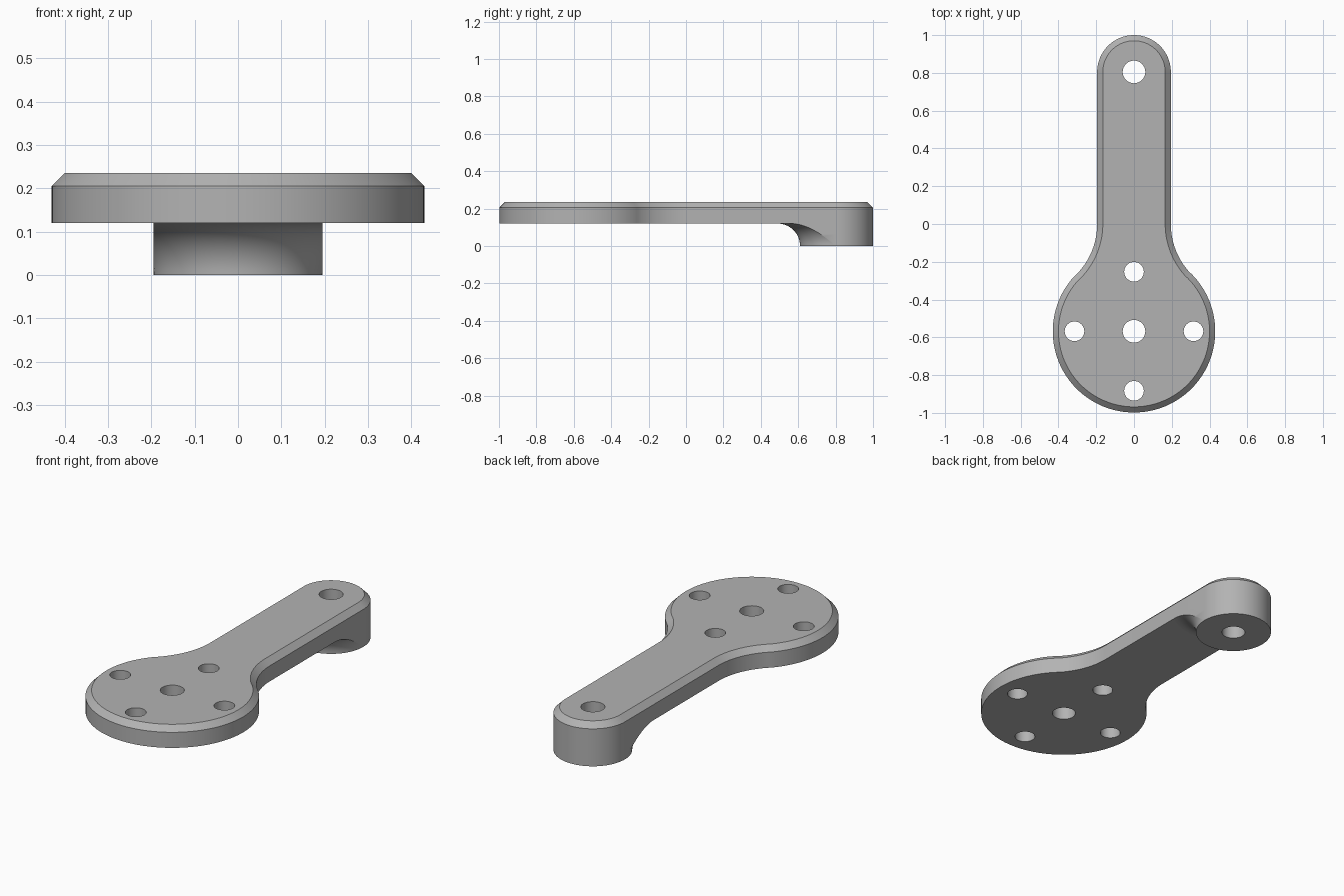
import bpy, bmesh, math
from math import pi, sin, cos, sqrt

if "Cube" in bpy.data.objects:
    bpy.data.objects.remove(bpy.data.objects["Cube"])

R, W, F = 0.43, 0.195, 0.379          # disc radius, arm half width, neck fillet radius
DISC_Y, END_Y = -0.568, 0.805         # disc and arm end centres
Z0, Z1, Z2, CH = 0.12, 0.205, 0.235, 0.03
FR = 0.12                             # fillet radius under the arm end
N = 48
CLIP_Y = END_Y - sqrt((W + FR) ** 2 - W ** 2)

bm = bmesh.new()


def arc(cx, cy, r, a0, a1, n):
    return [(cx + r * cos(a0 + (a1 - a0) * i / n), cy + r * sin(a0 + (a1 - a0) * i / n))
            for i in range(n + 1)]


def outline(d):
    """Paddle outline inset by d, counter-clockwise from the right of the arm end."""
    w, fx = W - d, W + F
    t = math.atan2(-DISC_Y, fx)       # direction from disc centre to neck fillet centre
    pts = arc(0, END_Y, w, 0, pi, N)
    pts.append((-w, CLIP_Y))
    pts += arc(-fx, 0, F + d, 0, -t, 16)
    pts += arc(0, DISC_Y, R - d, pi - t, 2 * pi + t, 2 * N)[1:]
    pts += arc(fx, 0, F + d, pi + t, pi, 16)[1:]
    pts.append((w, CLIP_Y))
    return pts


def boss_front(r):
    """Front edge of the boss at radius r, clipped to the arm width, left to right."""
    xs = [-W * cos(pi * i / N) for i in range(N + 1)]
    return [(x, END_Y - sqrt(max(0, r * r - x * x))) for x in xs]


def ring(pts, z):
    return [bm.verts.new((x, y, z)) for x, y in pts]


def wall(rings):
    """Closed strips of quads through a list of (points, z)."""
    rows = [ring(p, z) for p, z in rings]
    for a, b in zip(rows, rows[1:]):
        for i in range(len(a)):
            j = (i + 1) % len(a)
            bm.faces.new((a[i], a[j], b[j], b[i]))


def cap(loops, z, up):
    """Flat face with holes."""
    edges = []
    for pts in loops:
        clean = [p for i, p in enumerate(pts) if math.dist(p, pts[i - 1]) > 1e-5]
        v = ring(clean, z)
        edges += [bm.edges.new((v[i - 1], v[i])) for i in range(len(v))]
    bmesh.ops.triangle_fill(bm, edges=edges, use_beauty=True, use_dissolve=False, normal=(0, 0, up))


# Holes
def hole(x, y, r):
    return arc(x, y, r, 0, 2 * pi, 32)[:-1]


end_hole = hole(0, END_Y, 0.06)
disc_holes = [hole(0, DISC_Y, 0.06)]
disc_holes += [hole(0.315 * cos(k * pi / 2), DISC_Y + 0.315 * sin(k * pi / 2), 0.052) for k in range(4)]
wall([(end_hole, 0), (end_hole, Z2)])
for h in disc_holes:
    wall([(h, Z0), (h, Z2)])

# Plate sides with chamfer
outer, inner = outline(0), outline(CH)
wall([(outer, Z0), (outer, Z1), (inner, Z2)])

# Boss under the arm end, with a fillet into the plate
back = outer[:N + 1]
levels = [pi / 2 * i / 14 for i in range(15)]
wall([(back + boss_front(W + FR - FR * cos(a)), FR * sin(a)) for a in levels])

# Flat faces: top, plate underside, boss underside
cap([inner, end_hole] + disc_holes, Z2, 1)
cap([outer[N + 1:] + boss_front(W + FR)[::-1][1:-1]] + disc_holes, Z0, -1)
cap([back + boss_front(W), end_hole], 0, -1)

bmesh.ops.remove_doubles(bm, verts=bm.verts, dist=1e-5)
bmesh.ops.recalc_face_normals(bm, faces=bm.faces)
mesh = bpy.data.meshes.new("lever_arm")
bm.to_mesh(mesh)
bm.free()

mat = bpy.data.materials.new("grey")
mat.diffuse_color = (0.45, 0.45, 0.45, 1)
mat.use_nodes = True
mat.node_tree.nodes["Principled BSDF"].inputs["Base Color"].default_value = mat.diffuse_color
mesh.materials.append(mat)
obj = bpy.data.objects.new("lever_arm", mesh)
bpy.context.collection.objects.link(obj)
bpy.context.view_layer.objects.active = obj
obj.select_set(True)
bpy.ops.object.shade_smooth_by_angle(angle=math.radians(30))
for p in mesh.polygons:
    if abs(p.normal.z) > 0.9999:
        p.use_smooth = False
